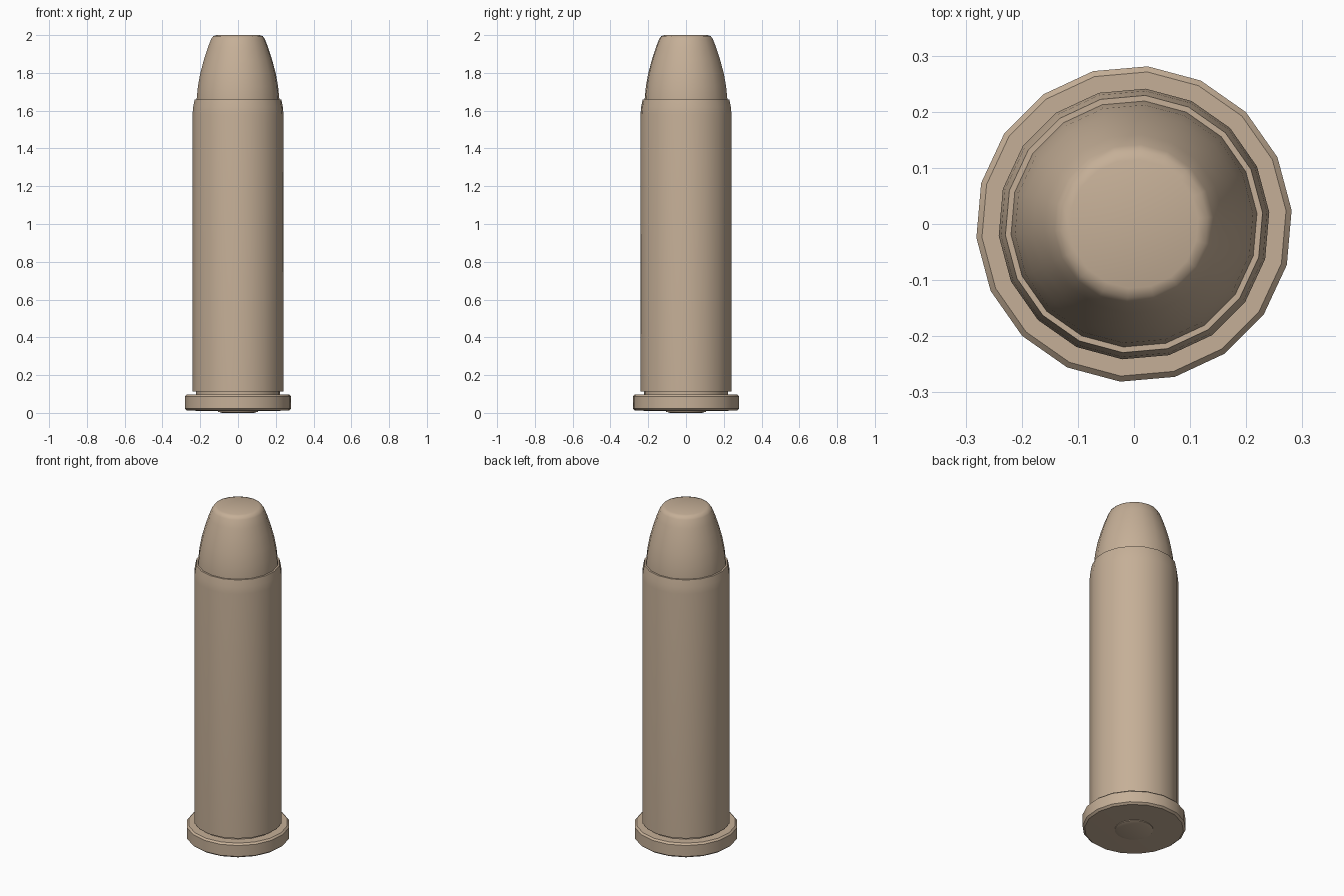
import bpy, math

if "Cube" in bpy.data.objects:
    bpy.data.objects.remove(bpy.data.objects["Cube"])

SIDES = 18
TURN = math.radians(5)


def lathe(name, profile, color, angle=35):
    """Spin (radius, z) points, listed bottom to top, around the z axis."""
    verts, faces, rings = [], [], []
    for r, z in profile:
        rings.append(len(verts))
        for i in range(SIDES):
            a = TURN + 2 * math.pi * i / SIDES
            verts.append((r * math.cos(a), r * math.sin(a), z))
    for lo, hi in zip(rings, rings[1:]):
        for i in range(SIDES):
            j = (i + 1) % SIDES
            faces.append((lo + i, lo + j, hi + j, hi + i))
    faces.append(tuple(reversed(range(SIDES))))
    faces.append(tuple(range(rings[-1], rings[-1] + SIDES)))
    mesh = bpy.data.meshes.new(name)
    mesh.from_pydata(verts, [], faces)
    obj = bpy.data.objects.new(name, mesh)
    bpy.context.collection.objects.link(obj)
    mat = bpy.data.materials.new(name + "_color")
    mat.diffuse_color = color
    mat.use_nodes = True
    mat.node_tree.nodes["Principled BSDF"].inputs["Base Color"].default_value = mat.diffuse_color
    mesh.materials.append(mat)
    bpy.ops.object.select_all(action='DESELECT')
    obj.select_set(True)
    bpy.context.view_layer.objects.active = obj
    bpy.ops.object.shade_smooth_by_angle(angle=math.radians(angle))
    return obj


TAN = (0.56, 0.43, 0.31, 1)

# Raised disc in the middle of the base
lathe("base_disc", [(0.085, 0.0), (0.105, 0.006), (0.105, 0.03)], TAN)

# Rim, groove, straight body and tapered mouth
lathe("body", [
    (0.14, 0.01), (0.27, 0.012), (0.282, 0.022), (0.282, 0.088), (0.272, 0.098),
    (0.222, 0.098), (0.222, 0.112), (0.242, 0.112),
    (0.242, 1.58), (0.238, 1.62), (0.23, 1.66), (0.218, 1.66)], TAN)

# Rounded, flat-topped nose
lathe("nose", [
    (0.22, 1.63), (0.22, 1.66), (0.213, 1.73), (0.2, 1.80), (0.181, 1.87),
    (0.16, 1.935), (0.142, 1.98), (0.132, 1.994), (0.115, 2.0)], TAN, 60)
